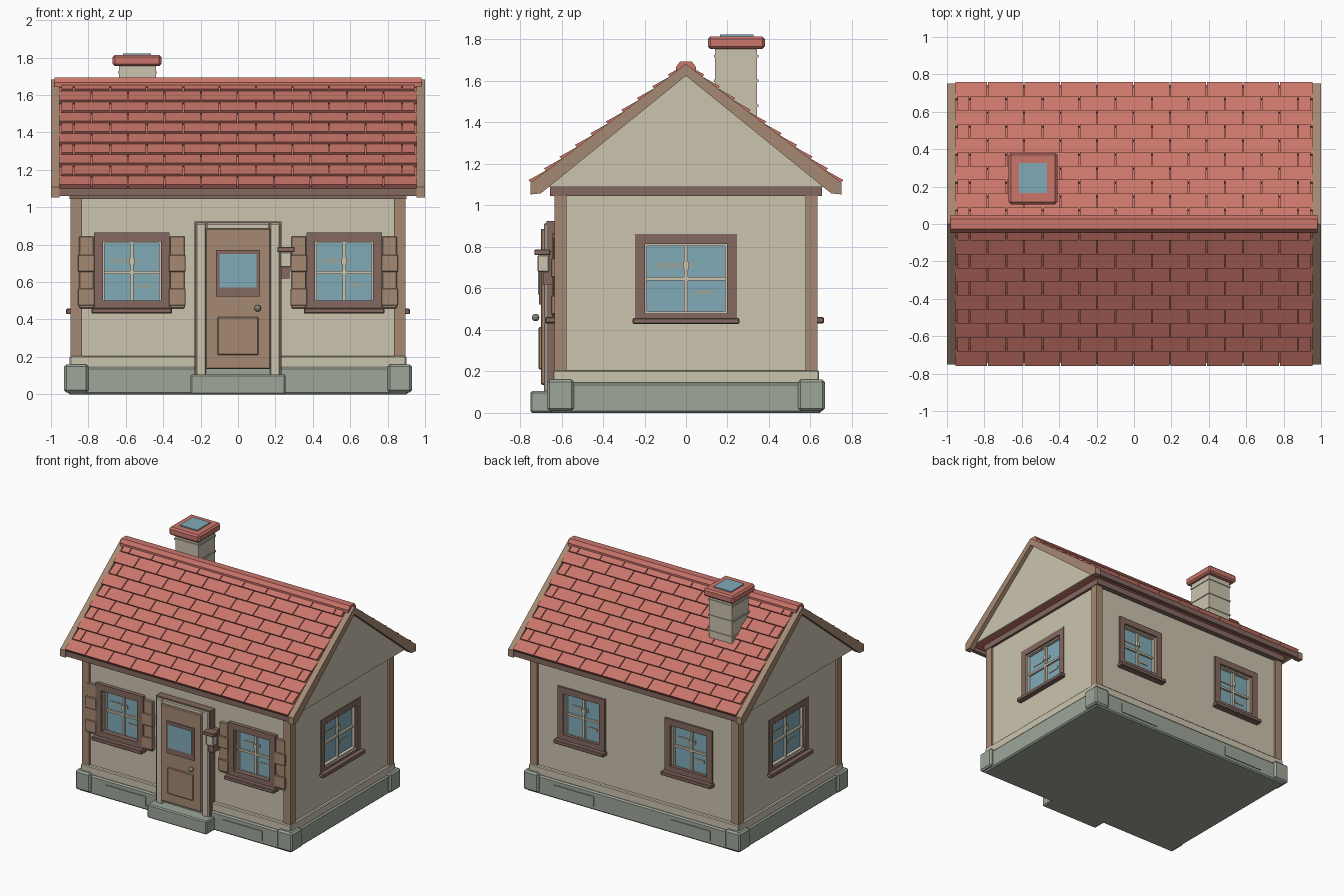
import bpy, bmesh, math
from mathutils import Matrix, Vector

if "Cube" in bpy.data.objects:
    bpy.data.objects.remove(bpy.data.objects["Cube"])


def material(name, rgb):
    m = bpy.data.materials.new(name)
    m.diffuse_color = (*rgb, 1)
    m.use_nodes = True
    m.node_tree.nodes["Principled BSDF"].inputs["Base Color"].default_value = m.diffuse_color
    return m


CREAM = material("cream_plaster", (0.60, 0.55, 0.43))
RED = material("roof_red", (0.59, 0.18, 0.145))
BROWN = material("light_wood", (0.38, 0.25, 0.17))
DARK = material("dark_wood", (0.23, 0.14, 0.115))
GLASS = material("blue_glass", (0.22, 0.41, 0.48))
STONE = material("grey_stone", (0.34, 0.38, 0.32))
GLEAM = material("glass_gleam", (0.31, 0.38, 0.35))
METAL = material("dull_metal", (0.22, 0.22, 0.17))


def finish(name, bm, mat, bevel=0, matrix=None):
    if matrix:
        bm.transform(matrix)
    bmesh.ops.recalc_face_normals(bm, faces=bm.faces)
    if bevel:
        bmesh.ops.bevel(bm, geom=bm.edges[:], offset=bevel, segments=1, affect='EDGES')
    me = bpy.data.meshes.new(name)
    bm.to_mesh(me)
    bm.free()
    me.materials.append(mat)
    ob = bpy.data.objects.new(name, me)
    bpy.context.collection.objects.link(ob)
    return ob


def add_box(bm, x, y, z):
    size = (x[1] - x[0], y[1] - y[0], z[1] - z[0])
    mid = Vector(((x[0] + x[1]) / 2, (y[0] + y[1]) / 2, (z[0] + z[1]) / 2))
    bmesh.ops.create_cube(bm, size=1, matrix=Matrix.Translation(mid) @ Matrix.Diagonal((*size, 1)))


def boxes(name, parts, mat, bevel=0, matrix=None):
    bm = bmesh.new()
    for p in parts:
        add_box(bm, *p)
    return finish(name, bm, mat, bevel, matrix)


def add_prism(bm, profile, x0, x1):
    """Extrude a (y, z) outline along x."""
    a = [bm.verts.new((x0, y, z)) for y, z in profile]
    b = [bm.verts.new((x1, y, z)) for y, z in profile]
    bm.faces.new(a)
    bm.faces.new(b[::-1])
    for i in range(len(a)):
        j = (i + 1) % len(a)
        bm.faces.new((a[i], b[i], b[j], a[j]))


def ring(x0, x1, z0, z1, w, y):
    """Four bars around a rectangle whose outer size is given."""
    return [((x0, x0 + w), y, (z0, z1)), ((x1 - w, x1), y, (z0, z1)),
            ((x0 + w, x1 - w), y, (z0, z0 + w)), ((x0 + w, x1 - w), y, (z1 - w, z1))]


# Stone base, corner blocks, inset stones and doorstep
boxes("stone_base", [((-.91, .91), (-.655, .655), (0, .145))], STONE, .01)
boxes("base_corner_blocks", [((sx * .865 - .065, sx * .865 + .065), (sy * .605 - .065, sy * .605 + .065), (.01, .16))
                             for sx in (-1, 1) for sy in (-1, 1)], STONE, .012)
boxes("base_stones", [((sx * .5 - .17, sx * .5 + .17), (sy * .658 - .004, sy * .658 + .004), (.03, .107))
                      for sx in (-1, 1) for sy in (-1, 1)], STONE)
boxes("doorstep", [((-.255, .255), (-.75, -.62), (0, .105))], STONE, .008)

# Walls, skirting, corner posts and top beam
WX, WY = .88, .615
walls = boxes("walls", [((-WX, WX), (-WY, WY), (.1, 1.095))], CREAM)
boxes("skirting", [((-.9, .9), (-.642, .642), (.14, .205))], CREAM, .006)
boxes("corner_posts", [((sx * .865 - .03, sx * .865 + .03), (sy * .605 - .03, sy * .605 + .03), (.2, 1.06))
                       for sx in (-1, 1) for sy in (-1, 1)], BROWN)
boxes("top_beam", [((-.9, .9), (-.655, .655), (1.045, 1.092))], DARK)


def window(tag, angle, wall, cx, half, z0, z1, border, out):
    """Recessed window; the local -y direction points out of the wall."""
    m = Matrix.Rotation(math.radians(angle), 4, 'Z') @ Matrix.Translation((cx, -wall, 0))
    cutter = boxes("cutter", [((-half, half), (-.1, .05), (z0, z1))], CREAM, 0, m)
    bpy.context.view_layer.objects.active = walls
    mod = walls.modifiers.new("opening", 'BOOLEAN')
    mod.object = cutter
    bpy.ops.object.modifier_apply(modifier=mod.name)
    bpy.data.objects.remove(cutter)
    zm, b = (z0 + z1) / 2, border
    boxes(tag + "_frame", ring(-half - b, half + b, z0 - b + .02, z1 + b, b, (-out, .01))
          if out > .01 else ring(-half - b, half + b, z0 - b, z1 + b, b, (-out, .01)), DARK, 0, m)
    boxes(tag + "_sill", [((-half - b - .012, half + b + .012), (-out - .035, .01), (z0 - .05, z0 - .02))], DARK, .005, m)
    boxes(tag + "_glass", [((-half, half), (.035, .049), (z0, z1))], GLASS, 0, m)
    boxes(tag + "_sash", ring(-half, half, z0, z1, .01, (.01, .04))
          + [((-.009, .009), (.018, .04), (z0, z1)), ((-half, half), (.02, .04), (zm - .008, zm + .008)),
             ((-.014, .014), (.012, .04), (zm + .045, zm + .08))], CREAM, 0, m)
    w = half / .155
    boxes(tag + "_gleam", [((-.115 * w, .03 * w), (.031, .036), (zm + .052, zm + .078)),
                           ((.03 * w, .105 * w), (.031, .036), (zm - .078, zm - .055))], GLEAM, 0, m)


for s, side in ((-1, "left"), (1, "right")):
    window("front_window_" + side, 0, WY, s * .568, .155, .482, .818, .048, .03)
    window("back_window_" + side, 180, WY, -s * .46, .155, .482, .818, .048, .015)
    window("side_window_" + side, s * 90, WX, 0, .197, .478, .815, .048, .004)
    # Shutters either side of each front window
    for t in (-1, 1):
        c = s * .568 + t * .243
        n = "shutter_%s_%s" % (side, "outer" if t == s else "inner")
        boxes(n, [((c - .038, c + .038), (-.64, -.61), (.46, .845))], BROWN, .003)
        boxes(n + "_rails", [((c - .045, c + .045), (-.65, -.61), (z - .045, z + .045)) for z in (.52, .70)],
              BROWN, .003)

# Door with casing, window, lower panel and knob
boxes("door_casing", [((-.225, -.17), (-.685, -.6), (.1, .915)), ((.17, .225), (-.685, -.6), (.1, .915)),
                      ((-.17, .17), (-.685, -.6), (.88, .915))], CREAM, .006)
boxes("door_casing_edge", [((-.232, -.222), (-.672, -.6), (.1, .925)), ((.222, .232), (-.672, -.6), (.1, .925)),
                           ((-.232, .232), (-.672, -.6), (.912, .925))], DARK)
boxes("door", [((-.175, .175), (-.7, -.6), (.135, .887))], BROWN, .006)
boxes("door_window_frame", [((-.118, .118), (-.709, -.69), (.523, .772))], DARK)
boxes("door_glass", [((-.1, .1), (-.713, -.7), (.57, .75))], GLASS)
boxes("door_panel", [((-.11, .11), (-.71, -.69), (.21, .413))], BROWN, .005)
bm = bmesh.new()
bmesh.ops.create_uvsphere(bm, u_segments=12, v_segments=8, radius=.018, matrix=Matrix.Translation((.105, -.725, .46)))
knob = finish("door_knob", bm, METAL)
for p in knob.data.polygons:
    p.use_smooth = True

# Wall lamp beside the door
boxes("lamp_cap", [((.21, .303), (-.73, -.655), (.76, .787))], DARK, .003)
boxes("lamp_body", [((.225, .285), (-.715, -.66), (.68, .76))], CREAM, .004)
boxes("lamp_bracket", [((.23, .275), (-.69, -.61), (.62, .68)), ((.235, .275), (-.67, -.61), (.68, .78))], DARK)

# Roof body, cream gables, verge boards and eave boards
bm = bmesh.new()
add_prism(bm, [(-.735, 1.09), (.735, 1.09), (.735, 1.105), (0, 1.66), (-.735, 1.105)], -.96, .96)
finish("roof_body", bm, RED)
for s, side in ((-1, "left"), (1, "right")):
    bm = bmesh.new()
    add_prism(bm, [(-.68, 1.09), (.68, 1.09), (0, 1.64)], s * .95, s * .968)
    finish("gable_" + side, bm, CREAM)
    bm = bmesh.new()
    for t in (-1, 1):
        add_prism(bm, [(t * .75, 1.108), (t * .75, 1.053), (t * .70, 1.058), (0, 1.625), (0, 1.682)],
                  s * .955, s * 1.0)
    finish("verge_boards_" + side, bm, BROWN)
boxes("eave_boards", [((-.985, .985), (s * .728 - .014, s * .728 + .014), (1.06, 1.11)) for s in (-1, 1)], DARK)

# Overlapping tiles in staggered rows on both slopes
ROWS, RUN, RISE, Y0, Z0 = 10, .745, .565, .745, 1.105
length = math.hypot(RUN, RISE)
step = length / ROWS
along, up = Vector((-RUN, RISE)) / length, Vector((RISE, RUN)) / length
bm = bmesh.new()
for r in range(ROWS):
    start = Vector((Y0, Z0)) + along * r * step
    prof = [start - up * .005, start + up * .022, start + along * (step + .004) + up * .008,
            start + along * (step + .004) - up * .005]
    shift = .1 if r % 2 else 0
    edge = .955 - .012 * (r % 2)
    for k in range(-6, 6):
        x0 = max(k * .195 + shift, -edge)
        x1 = min(k * .195 + shift + .189, edge)
        if x1 - x0 > .02:
            for t in (-1, 1):
                add_prism(bm, [(t * p.x, p.y) for p in prof], x0, x1)
finish("roof_tiles", bm, RED)
bm = bmesh.new()
add_prism(bm, [(-.047, 1.64), (-.047, 1.668), (-.028, 1.695), (.028, 1.695), (.047, 1.668), (.047, 1.64)], -.98, .98)
finish("roof_ridge", bm, RED)

# Chimney with masonry bands, cap and flue plate
boxes("chimney", [((-.635, -.438), (.14, .343), (1.35, 1.77))], CREAM)
boxes("chimney_bands", [((-.641, -.432), (.134, .349), (z - .006, z + .006)) for z in (1.48, 1.6, 1.72)], CREAM)
boxes("chimney_cap", [((-.67, -.41), (.105, .38), (1.755, 1.815))], RED, .012)
boxes("chimney_flue", [((-.615, -.465), (.165, .325), (1.81, 1.823))], GLASS)
